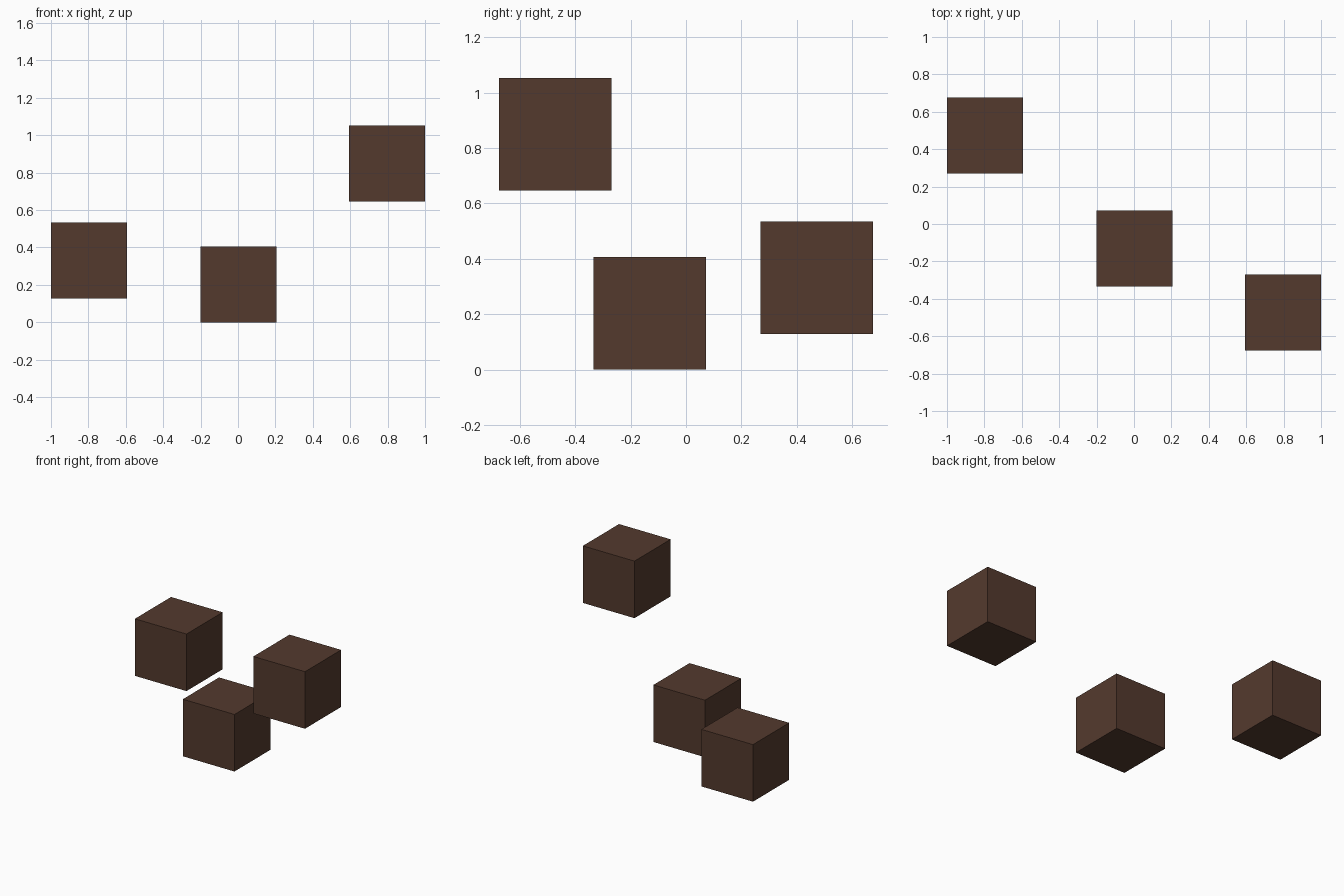
import bpy

if "Cube" in bpy.data.objects:
    bpy.data.objects.remove(bpy.data.objects["Cube"])

SIZE = 0.406

# Single dark brown colour
brown = bpy.data.materials.new("dark_brown")
brown.diffuse_color = (0.088, 0.042, 0.027, 1.0)
brown.use_nodes = True
brown.node_tree.nodes["Principled BSDF"].inputs["Base Color"].default_value = brown.diffuse_color


def block(name, x, y, z):
    bpy.ops.mesh.primitive_cube_add(size=SIZE, location=(x, y, z))
    obj = bpy.context.object
    obj.name = name
    obj.data.materials.append(brown)


# Three equal floating blocks
block("left_block", -0.797, 0.472, 0.331)
block("middle_block", 0.003, -0.131, SIZE / 2)
block("right_block", 0.797, -0.472, 0.85)
